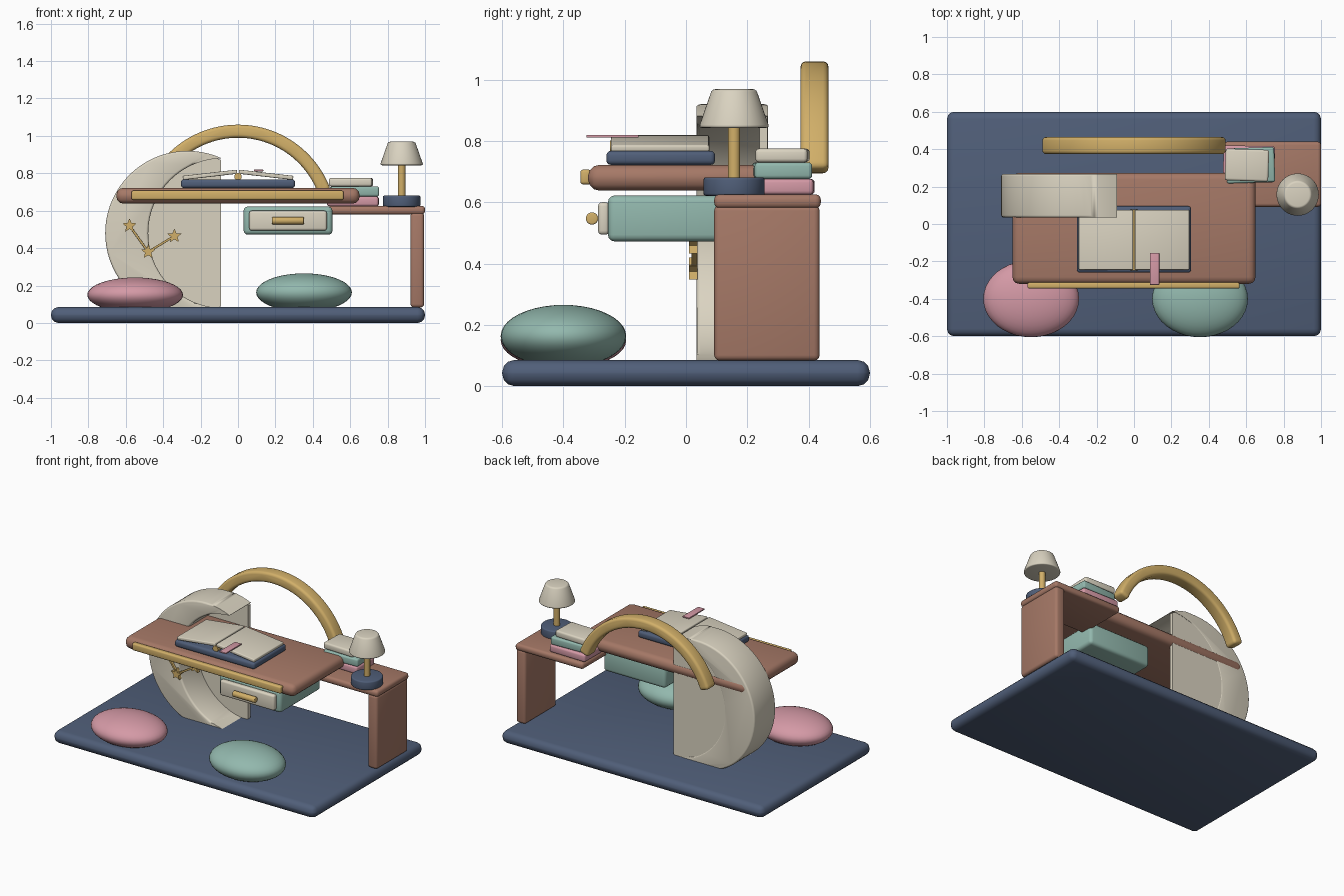
import bpy, bmesh
from math import sin, cos, pi, radians, acos, atan2, hypot
from mathutils import Matrix, Vector

old = bpy.data.objects.get("Cube")
if old:
    bpy.data.objects.remove(old, do_unlink=True)


def material(name, rgb):
    m = bpy.data.materials.new(name)
    m.use_nodes = True
    m.diffuse_color = (*rgb, 1)
    shader = next(n for n in m.node_tree.nodes if n.type == 'BSDF_PRINCIPLED')
    shader.inputs["Base Color"].default_value = (*rgb, 1)
    return m


navy = material("navy blue", (0.08, 0.113, 0.19))
cream = material("cream", (0.70, 0.65, 0.53))
brown = material("warm brown", (0.38, 0.19, 0.135))
gold = material("gold", (0.64, 0.43, 0.14))
green = material("sage green", (0.29, 0.48, 0.42))
pink = material("dusty pink", (0.66, 0.32, 0.38))


def finish(bm, name, mat, bevel=0, segments=3, keep=lambda e: True):
    """Round the hard edges, then turn the mesh into a smooth-shaded object."""
    bmesh.ops.recalc_face_normals(bm, faces=bm.faces)
    if bevel:
        hard = [e for e in bm.edges if e.calc_face_angle(0) > 0.7 and keep(e)]
        bmesh.ops.bevel(bm, geom=hard, offset=bevel, segments=segments,
                        profile=0.5, affect='EDGES', clamp_overlap=False)
    me = bpy.data.meshes.new(name)
    bm.to_mesh(me)
    bm.free()
    me.materials.append(mat)
    me.shade_smooth()
    me.set_sharp_from_angle(angle=radians(40))
    ob = bpy.data.objects.new(name, me)
    bpy.context.collection.objects.link(ob)
    return ob


def box(name, mat, x, y, z, bevel=0.01, tilt=0, turn=0):
    """Rounded box from (min, max) spans, rotated about its centre."""
    spans = (x, y, z)
    centre = Vector([(a + b) / 2 for a, b in spans])
    bm = bmesh.new()
    bmesh.ops.create_cube(bm, size=1)
    bmesh.ops.scale(bm, vec=[b - a for a, b in spans], verts=bm.verts)
    ob = finish(bm, name, mat, bevel)
    ob.location = centre
    ob.rotation_euler = (0, radians(tilt), radians(turn))
    return ob


def cone(name, mat, centre, r1, r2, height, bevel=0, axis='Z'):
    bm = bmesh.new()
    bmesh.ops.create_cone(bm, cap_ends=True, segments=40, radius1=r1,
                          radius2=r2, depth=height)
    turn = {'X': Matrix.Rotation(pi / 2, 3, 'Y'),
            'Y': Matrix.Rotation(pi / 2, 3, 'X')}.get(axis, Matrix.Identity(3))
    bmesh.ops.rotate(bm, matrix=turn, verts=bm.verts)
    ob = finish(bm, name, mat, bevel)
    ob.location = centre
    return ob


def extrude(name, mat, outline, y0, y1, bevel=0, segments=3, keep=lambda e: True):
    """Extrude an (x, z) outline along y."""
    bm = bmesh.new()
    face = bm.faces.new([bm.verts.new((x, y0, z)) for x, z in outline])
    made = bmesh.ops.extrude_face_region(bm, geom=[face])["geom"]
    bmesh.ops.translate(bm, vec=(0, y1 - y0, 0),
                        verts=[v for v in made if isinstance(v, bmesh.types.BMVert)])
    return finish(bm, name, mat, bevel, segments, keep)


def arc(cx, cz, r, a0, a1, n=48):
    steps = [a0 + (a1 - a0) * i / n for i in range(n + 1)]
    return [(cx + r * cos(a), cz + r * sin(a)) for a in steps]


# Floor platform
box("platform", navy, (-1, 1), (-0.6, 0.6), (0, 0.085), 0.04)

# Crescent support with its back panel
a = acos(0.18 / 0.44)
b = acos(-0.01 / 0.40)
crescent = arc(-0.27, 0.48, 0.44, a, 2 * pi - a) + arc(-0.08, 0.48, 0.40, 2 * pi - b, b)
extrude("crescent_support", cream, crescent, 0.035, 0.268, 0.012, 3,
        lambda e: max(v.co.x for v in e.verts) < -0.2)
c = acos(0.18 / 0.43)
extrude("crescent_back_panel", cream, arc(-0.27, 0.48, 0.43, c, 2 * pi - c), 0.24, 0.266)

# Constellation on the crescent
stars = [(-0.58, 0.52), (-0.48, 0.38), (-0.34, 0.465)]
for i, (sx, sz) in enumerate(stars):
    points = []
    for k in range(10):
        t = pi / 2 + k * pi / 5
        r = 0.018 if k % 2 else 0.04
        points.append((sx + r * cos(t), sz + r * sin(t)))
    extrude(f"star_{i + 1}", gold, points, 0.01, 0.037)
for i, ((x0, z0), (x1, z1)) in enumerate(zip(stars, stars[1:])):
    half = hypot(x1 - x0, z1 - z0) / 2
    cx, cz = (x0 + x1) / 2, (z0 + z1) / 2
    bar = box(f"star_link_{i + 1}", gold, (cx - half, cx + half), (0.018, 0.037),
              (cz - 0.006, cz + 0.006), 0.002)
    bar.rotation_euler.y = -atan2(z1 - z0, x1 - x0)

# Desk
box("desk_top", brown, (-0.65, 0.65), (-0.32, 0.274), (0.638, 0.722), 0.037)
box("desk_front_trim", gold, (-0.57, 0.565), (-0.345, -0.31), (0.658, 0.707), 0.01)
box("side_shelf", brown, (0.48, 1.0), (0.092, 0.44), (0.58, 0.626), 0.018)
box("side_leg", brown, (0.922, 0.995), (0.092, 0.436), (0.083, 0.59), 0.018)

# Drawer
box("drawer_body", green, (0.03, 0.505), (-0.255, 0.185), (0.472, 0.622), 0.022)
box("drawer_panel", cream, (0.06, 0.475), (-0.287, -0.25), (0.494, 0.6), 0.013)
cone("drawer_handle", gold, (0.267, -0.307, 0.547), 0.02, 0.02, 0.17, 0.005, 'X')

# Arch behind the desk
end = radians(20)
ring = arc(0, 0.533, 0.527, end, pi - end) + arc(0, 0.533, 0.457, pi - end, end)
extrude("arch", gold, ring, 0.374, 0.465, 0.018)

# Open book with bookmark
box("open_book_cover", navy, (-0.305, 0.305), (-0.26, 0.095), (0.722, 0.768), 0.015)
for side, label in ((1, "left"), (-1, "right")):
    box(f"open_book_{label}_page", cream, sorted((side * 0.004, side * 0.296)),
        (-0.245, 0.076), (0.781, 0.803), 0.006, tilt=side * 6.5)
cone("open_book_spine", gold, (0, -0.085, 0.782), 0.02, 0.02, 0.325, 0, 'Y')
box("bookmark", pink, (0.085, 0.135), (-0.325, -0.155), (0.811, 0.82), 0.002)

# Stacked books
box("lower_book", pink, (0.477, 0.752), (0.225, 0.418), (0.625, 0.676), 0.012, turn=-1)
box("middle_book", green, (0.493, 0.752), (0.22, 0.408), (0.676, 0.73), 0.012, turn=2)
box("upper_book", cream, (0.488, 0.72), (0.23, 0.4), (0.73, 0.775), 0.012, turn=-2)

# Lamp
lamp_x, lamp_y = 0.875, 0.157
cone("lamp_base", navy, (lamp_x, lamp_y, 0.651), 0.1, 0.1, 0.06, 0.008)
cone("lamp_pole", gold, (lamp_x, lamp_y, 0.765), 0.02, 0.02, 0.19)
cone("lamp_shade", cream, (lamp_x, lamp_y, 0.906), 0.116, 0.072, 0.126, 0.01)

# Floor cushions
for name, mat, x, z, rz in (("right_cushion", pink, -0.55, 0.15, 0.093),
                            ("left_cushion", green, 0.353, 0.163, 0.102)):
    bm = bmesh.new()
    bmesh.ops.create_uvsphere(bm, u_segments=40, v_segments=20, radius=1)
    bmesh.ops.scale(bm, vec=(0.256, 0.205, rz), verts=bm.verts)
    finish(bm, name, mat).location = (x, -0.4, z)
